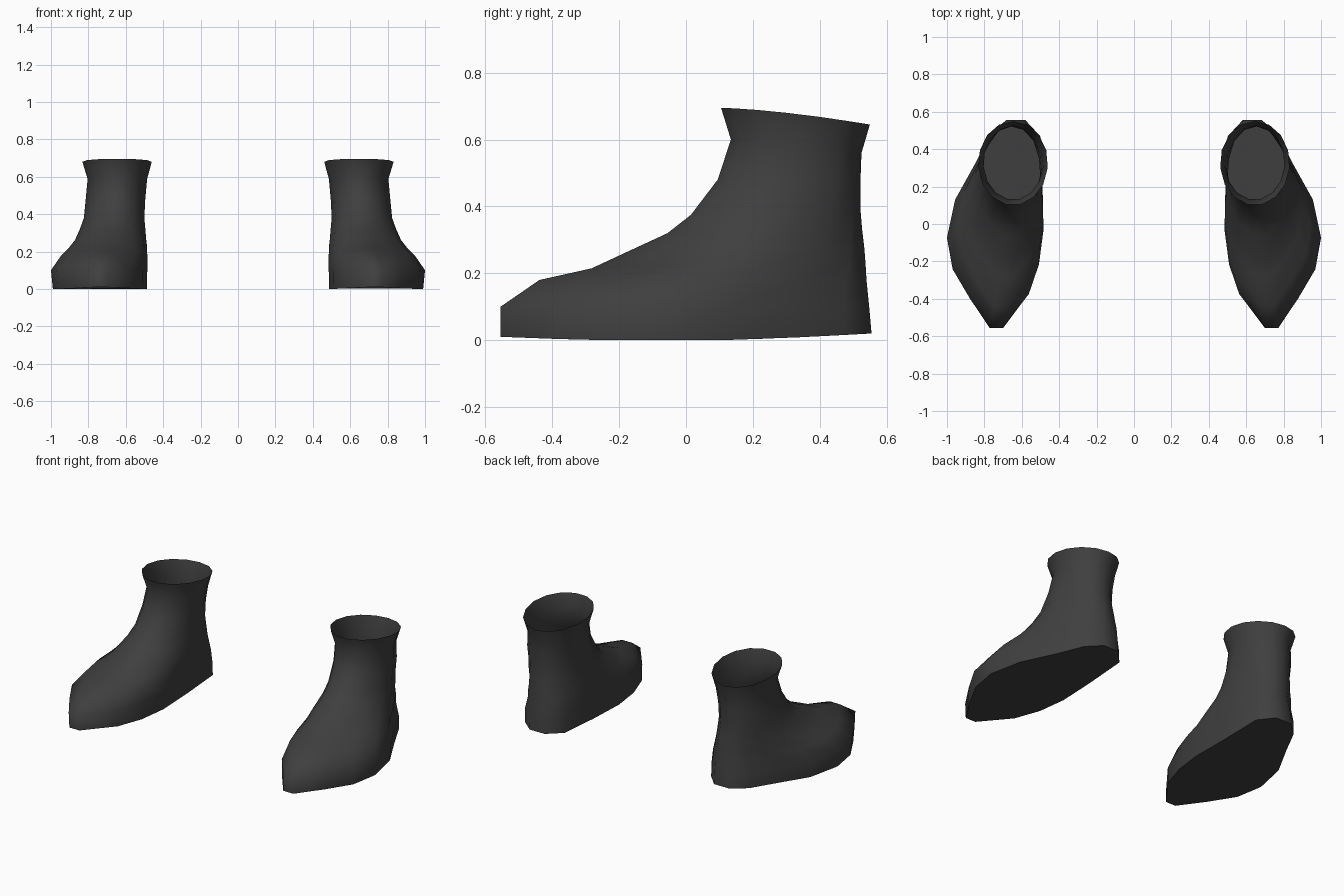
import bpy, bmesh, math

if "Cube" in bpy.data.objects:
    bpy.data.objects.remove(bpy.data.objects["Cube"])

leather = bpy.data.materials.new("charcoal")
leather.diffuse_color = (0.05, 0.05, 0.05, 1)
leather.use_nodes = True
leather.node_tree.nodes["Principled BSDF"].inputs["Base Color"].default_value = leather.diffuse_color

# Foot outline of the outer-facing boot, from toe round the outside to the heel and back
FOOT = [(.775, -.555), (.88, -.395), (.97, -.24), (1.0, -.07), (.957, .134),
        (.85, .33), (.775, .48), (.69, .555), (.585, .555), (.505, .47),
        (.497, .2), (.49, -.037), (.513, -.214), (.567, -.374), (.705, -.555)]
N = len(FOOT)

# Rings from sole to rim: z front, z back, y front, y back, x inner, x outer, roundness
RINGS = [(.010, .020, -.555, .555, .487, .99, 0),
         (.100, .100, -.555, .548, .485, 1.0, 0),
         (.180, .180, -.44, .540, .485, .945, .12),
         (.215, .230, -.285, .537, .485, .905, .35),
         (.255, .280, -.20, .533, .490, .872, .5),
         (.320, .330, -.06, .527, .495, .845, .7),
         (.375, .390, .01, .522, .500, .825, .85),
         (.480, .480, .09, .522, .495, .815, 1),
         (.600, .560, .13, .525, .485, .805, 1),
         (.695, .645, .10, .550, .460, .833, 1)]


def section(k, t):
    """Unit-square outline point, blended from foot shape to round ankle."""
    fu, fv = (FOOT[k][0] - .49) / .51, (FOOT[k][1] + .555) / 1.11
    a = 2 * math.pi * (k + .5) / N
    ru, rv = .5 + .5 * math.sin(a), .5 - .5 * math.cos(a)
    return fu + (ru - fu) * t, fv + (rv - fv) * t


def boot(name, side):
    bm = bmesh.new()
    loops = []
    for i, (zf, zb, yf, yb, xi, xo, t) in enumerate(RINGS):
        loop = []
        for k in range(N):
            u, v = section(k, t)
            z = zf + (zb - zf) * v ** 1.5
            if i == 0:                       # sole dips slightly under the arch
                z = max(0, z - .015 * math.sin(math.pi * v))
            loop.append(bm.verts.new((side * (xi + (xo - xi) * u), yf + (yb - yf) * v, z)))
        loops.append(loop)
    # upper, left open at the rim
    for a, b in zip(loops, loops[1:]):
        for k in range(N):
            j = (k + 1) % N
            bm.faces.new((a[k], a[j], b[j], b[k]))
    # sole
    bm.faces.new(loops[0][::-1])
    if side < 0:
        bmesh.ops.reverse_faces(bm, faces=bm.faces[:])
    me = bpy.data.meshes.new(name)
    bm.to_mesh(me)
    bm.free()
    me.materials.append(leather)
    ob = bpy.data.objects.new(name, me)
    bpy.context.collection.objects.link(ob)
    bpy.context.view_layer.objects.active = ob
    ob.select_set(True)
    bpy.ops.object.shade_smooth_by_angle(angle=math.radians(60))
    ob.select_set(False)


boot("right_boot", 1)
boot("left_boot", -1)
